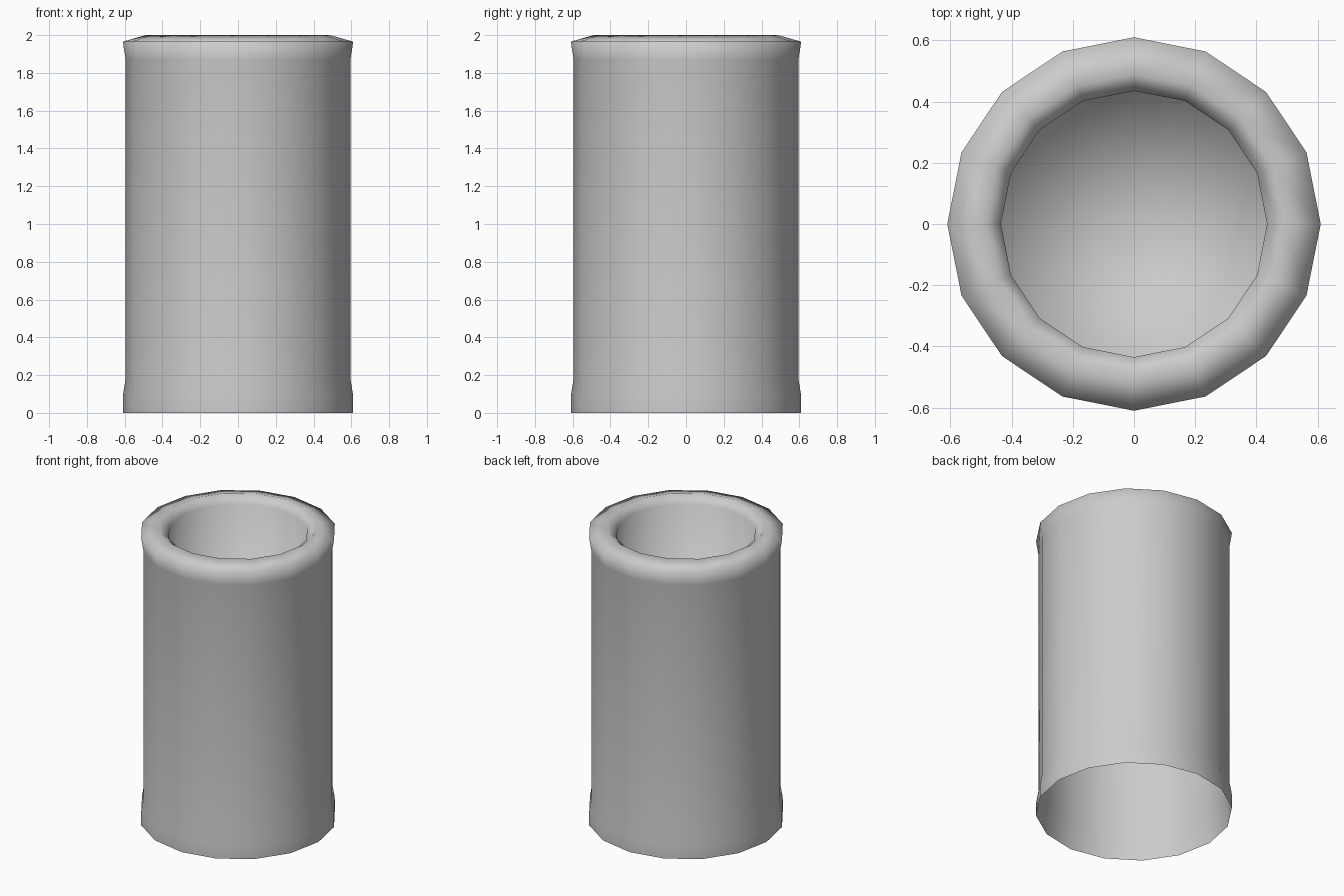
import bpy, bmesh, math

if "Cube" in bpy.data.objects:
    bpy.data.objects.remove(bpy.data.objects["Cube"])

SIDES = 16

# Profile (radius, height): open base, flared foot, straight body, rolled rim, inner bore
PROFILE = [
    (0.61, 0.0), (0.61, 0.09), (0.595, 0.18),
    (0.595, 1.87), (0.61, 1.965), (0.49, 2.0),
    (0.435, 1.95), (0.435, 1.05),
]

bm = bmesh.new()
rings = []
for r, z in PROFILE:
    rings.append([bm.verts.new((r * math.cos(2 * math.pi * i / SIDES),
                                r * math.sin(2 * math.pi * i / SIDES), z))
                  for i in range(SIDES)])

# Walls
for a, b in zip(rings, rings[1:]):
    for i in range(SIDES):
        j = (i + 1) % SIDES
        bm.faces.new((a[i], a[j], b[j], b[i]))

# Recessed floor of the bore, shaded smoothly into the wall
centre = bm.verts.new((0, 0, PROFILE[-1][1]))
for i in range(SIDES):
    bm.faces.new((rings[-1][i], rings[-1][(i + 1) % SIDES], centre))

for f in bm.faces:
    f.smooth = True

mesh = bpy.data.meshes.new("chimney_pot")
bm.to_mesh(mesh)
bm.free()
pot = bpy.data.objects.new("chimney_pot", mesh)
bpy.context.collection.objects.link(pot)
